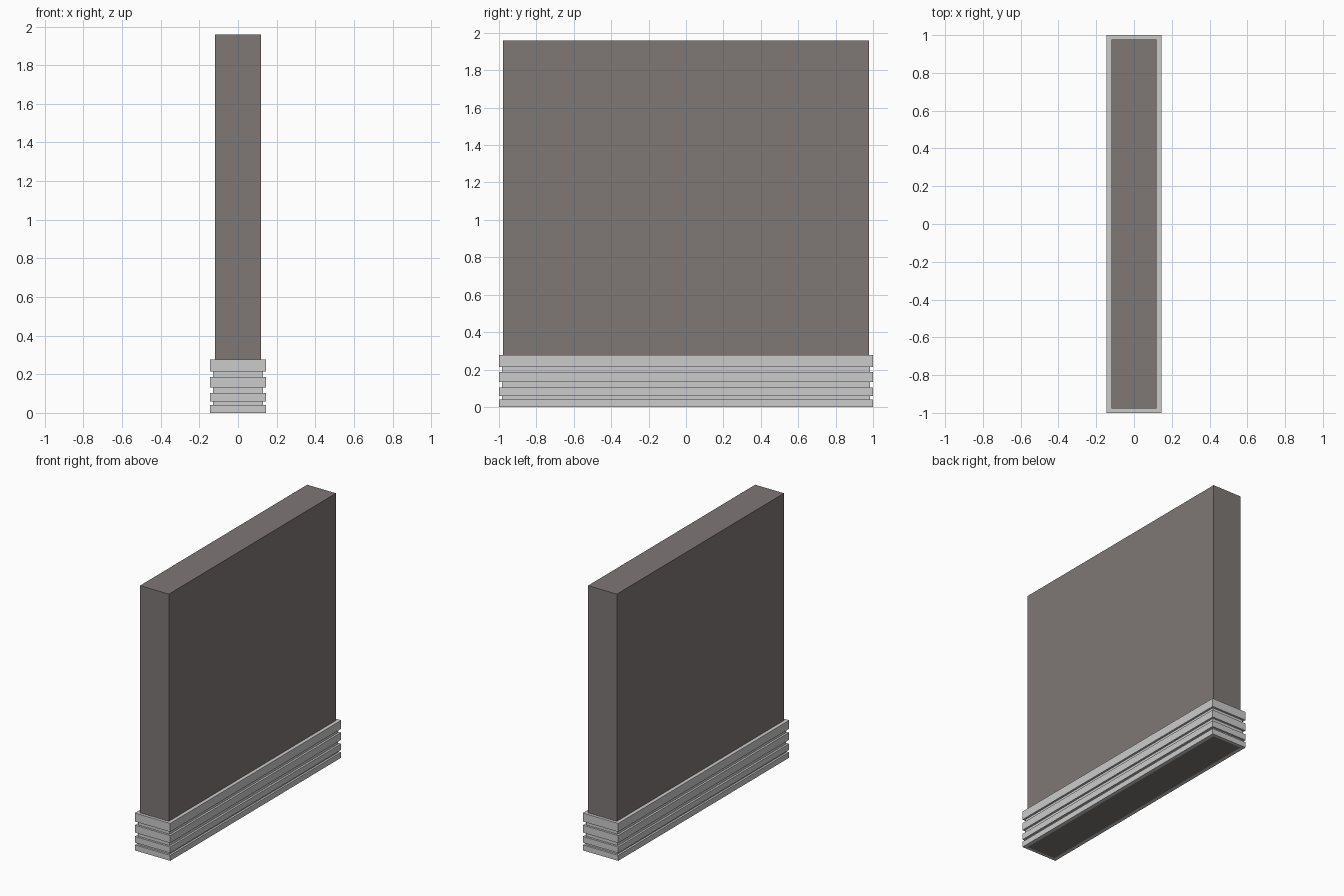
import bpy
import bmesh

if "Cube" in bpy.data.objects:
    bpy.data.objects.remove(bpy.data.objects["Cube"])


def make_object(name, bm):
    bmesh.ops.recalc_face_normals(bm, faces=bm.faces[:])
    mesh = bpy.data.meshes.new(name)
    bm.to_mesh(mesh)
    bm.free()
    obj = bpy.data.objects.new(name, mesh)
    bpy.context.collection.objects.link(obj)
    return obj


def rect_loop(bm, hx, hy, z):
    return [bm.verts.new((sx * hx, sy * hy, z))
            for sx, sy in ((-1, -1), (1, -1), (1, 1), (-1, 1))]


def bridge(bm, a, b):
    for i in range(4):
        j = (i + 1) % 4
        bm.faces.new((a[i], a[j], b[j], b[i]))


WALL = (0.118, 0.978)
BAND = (0.145, 1.0)
NECK = (0.13, 0.985)

# Wall slab, running down to the ground inside the skirting
bm = bmesh.new()
low, high = rect_loop(bm, *WALL, 0), rect_loop(bm, *WALL, 1.96)
bridge(bm, low, high)
bm.faces.new(low)
bm.faces.new(high)
wall = make_object("wall_panel", bm)
mat = bpy.data.materials.new("dark_stone")
mat.diffuse_color = (0.21, 0.188, 0.18, 1)
mat.use_nodes = True
mat.node_tree.nodes["Principled BSDF"].inputs["Base Color"].default_value = mat.diffuse_color
wall.data.materials.append(mat)

# Stepped skirting: four bands separated by recessed grooves, wrapped round the wall
heights = [0, 0.041, 0.058, 0.103, 0.132, 0.187, 0.214, 0.277]
bm = bmesh.new()
loops = [rect_loop(bm, *WALL, 0)]
for i in range(len(heights) - 1):
    size = BAND if i % 2 == 0 else NECK
    loops.append(rect_loop(bm, *size, heights[i]))
    loops.append(rect_loop(bm, *size, heights[i + 1]))
loops.append(rect_loop(bm, *WALL, heights[-1]))
for a, b in zip(loops, loops[1:]):
    bridge(bm, a, b)
make_object("ribbed_skirting", bm)
